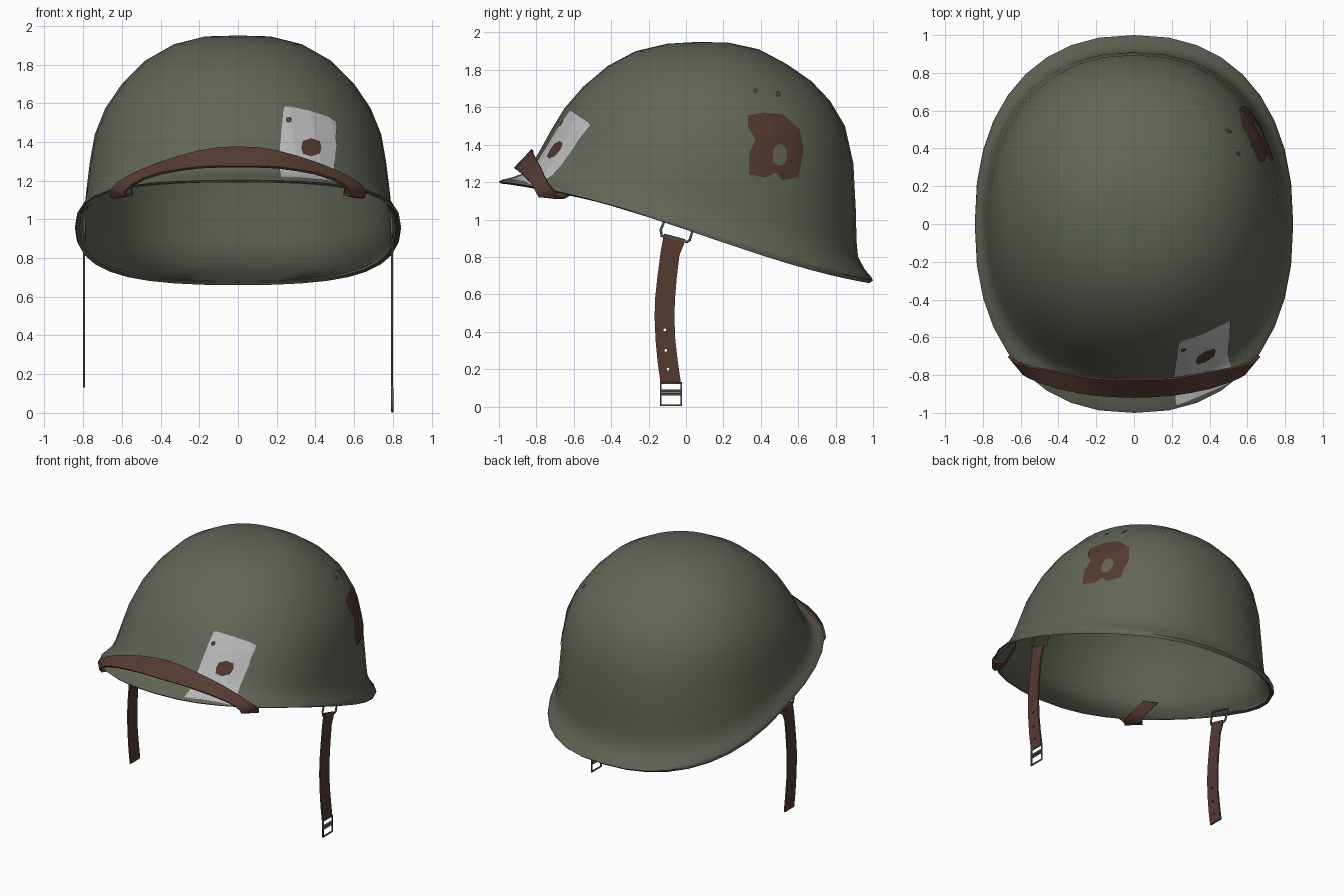
import bpy, bmesh, math
from mathutils import Vector
from mathutils.bvhtree import BVHTree

if "Cube" in bpy.data.objects:
    bpy.data.objects.remove(bpy.data.objects["Cube"])


def material(name, rgb):
    m = bpy.data.materials.new(name)
    m.diffuse_color = (*rgb, 1)
    m.use_nodes = True
    m.node_tree.nodes["Principled BSDF"].inputs["Base Color"].default_value = m.diffuse_color
    return m


GREEN = material("olive_green", (0.120, 0.130, 0.092))
BROWN = material("leather_brown", (0.090, 0.043, 0.031))
RUST = material("rust_brown", (0.085, 0.041, 0.030))
PALE = material("pale_grey", (0.50, 0.50, 0.50))
STEEL = material("dark_steel", (0.09, 0.10, 0.08))


def mesh_object(name, verts, faces, mat, thick=0, offset=0, angle=50):
    me = bpy.data.meshes.new(name)
    me.from_pydata([tuple(v) for v in verts], [], faces)
    me.materials.append(mat)
    ob = bpy.data.objects.new(name, me)
    bpy.context.collection.objects.link(ob)
    bpy.ops.object.select_all(action='DESELECT')
    bpy.context.view_layer.objects.active = ob
    ob.select_set(True)
    if thick:
        s = ob.modifiers.new("thickness", 'SOLIDIFY')
        s.thickness, s.offset = thick, offset
        bpy.ops.object.modifier_apply(modifier=s.name)
    bpy.ops.object.shade_smooth_by_angle(angle=math.radians(angle))
    return ob


def grid_faces(rows, cols, closed=False):
    return [(i * cols + j, (i + 1) * cols + j,
             (i + 1) * cols + (j + 1) % cols, i * cols + (j + 1) % cols)
            for i in range(rows - 1) for j in range(cols if closed else cols - 1)]


# Shell: rings given by front (y, z), side (x, y, z) and back (y, z)
RINGS = [
    (-.10, 1.94, .17, .07, 1.945, .23, 1.945),
    (-.27, 1.90, .33, .07, 1.905, .39, 1.91),
    (-.42, 1.82, .48, .07, 1.82, .54, 1.83),
    (-.55, 1.71, .60, .06, 1.70, .67, 1.74),
    (-.65, 1.595, .685, .06, 1.575, .77, 1.635),
    (-.72, 1.48, .74, .05, 1.44, .85, 1.50),
    (-.775, 1.38, .765, .04, 1.30, .895, 1.30),
    (-.81, 1.32, .78, .03, 1.18, .908, 1.05),
    (-.845, 1.27, .79, .02, 1.09, .912, .88),
    (-.875, 1.245, .80, .01, 1.045, .92, .80),
    (-.93, 1.225, .825, 0, .995, .955, .735),
    (-.985, 1.212, .841, 0, .97, .992, .69),
    (-1.0, 1.203, .843, 0, .957, 1.0, .675),
    (-.99, 1.192, .836, 0, .945, .98, .66)]
SEG = 36


def power(v, e):
    return math.copysign(abs(v) ** e, v)


verts = []
for k, (yf, zf, xs, ys, zs, yb, zb) in enumerate(RINGS):
    w = k / (len(RINGS) - 1)
    e = 2 / (2 + 0.3 * min(1, w * 1.6))
    for j in range(SEG):
        a = 2 * math.pi * j / SEG
        s, c = power(math.sin(a), e), power(math.cos(a), e)
        y = ys + (yf - yb) / 2 * c + ((yf + yb) / 2 - ys) * c * c
        z = zs + (zf - zb) / 2 * c + ((zf + zb) / 2 - zs) * c * c
        verts.append((xs * s, y, z + 0.07 * w ** 3 * c * (1 - c * c)))
faces = grid_faces(len(RINGS), SEG, True)
verts.append((0, .07, 1.95))
faces += [(len(verts) - 1, j, (j + 1) % SEG) for j in range(SEG)]
surface = BVHTree.FromPolygons([Vector(v) for v in verts], faces)
mesh_object("helmet_shell", verts, faces, GREEN, 0.022, -1)

# Painted pale card on the front right of the shell
tl, tr, br, bl = map(Vector, ((.24, -.64, 1.60), (.54, -.53, 1.53),
                              (.53, -.83, 1.185), (.22, -.965, 1.215)))
N = 28
pts = []
for i in range(N):
    for j in range(N):
        u, v = 2 * j / (N - 1) - 1, 2 * i / (N - 1) - 1
        # slightly rounded corners
        f = 1 - 0.035 * (abs(u) * abs(v)) ** 8
        u, v = (u * f + 1) / 2, (v * f + 1) / 2
        p = tl.lerp(tr, u).lerp(bl.lerp(br, u), v)
        co, no, _, _ = surface.find_nearest(p)
        pts.append(co + no * 0.005)
mesh_object("painted_card", pts, grid_faces(N, N), PALE)


def blob(name, outer, centre, inner, cast, lift):
    """Ring-shaped stain laid on the shell; cast maps 2D to a ray."""
    edge = []
    for i, p in enumerate(outer):
        q = outer[(i + 1) % len(outer)]
        edge += [Vector(p).lerp(Vector(q), t / 3) for t in range(3)]
    c, out, steps = Vector(centre), [], 7
    for r in range(steps):
        for p in edge:
            d = (p - c).normalized()
            hole = c + Vector((d.x * inner[0], d.y * inner[1]))
            origin, ray = cast(p.lerp(hole, r / (steps - 1)))
            co, no, _, _ = surface.ray_cast(origin, ray)
            out.append(co + no * lift)
    mesh_object(name, out, grid_faces(steps, len(edge), True), RUST)


def from_right(p):
    return Vector((3, p.x, p.y)), Vector((-1, 0, 0))


def from_front(p):
    return Vector((p.x, -3, p.y)), Vector((0, 1, 0))


def rough_circle(c, rx, rz):
    return [(c[0] + rx * (1 + .15 * (i % 2)) * math.cos(i * math.pi / 4),
             c[1] + rz * math.sin(i * math.pi / 4)) for i in range(8)]


# Rust stains
blob("rust_stain", [(.33, 1.555), (.41, 1.57), (.515, 1.56), (.605, 1.48), (.625, 1.37),
                    (.60, 1.225), (.515, 1.21), (.48, 1.25), (.42, 1.225), (.335, 1.24),
                    (.335, 1.345), (.37, 1.425), (.33, 1.495)],
     (.50, 1.345), (.038, .058), from_right, .005)
for i, (c, rx, rz, cast, lift) in enumerate([
        ((.37, 1.685), .014, .014, from_right, .005),
        ((.49, 1.668), .013, .018, from_right, .005),
        ((.375, 1.368), .052, .047, from_front, .009),
        ((.26, 1.51), .015, .015, from_front, .009)]):
    blob(f"rust_spot_{i + 1}", rough_circle(c, rx, rz), c, (.0005, .0005), cast, lift)

# Brim band: lower and upper edge from the middle to the tucked-in end
HALF = [((0, -.915, 1.272), (0, -.82, 1.372)),
        ((.1, -.912, 1.272), (.1, -.822, 1.368)),
        ((.2, -.905, 1.268), (.2, -.818, 1.352)),
        ((.3, -.89, 1.255), (.31, -.80, 1.322)),
        ((.4, -.87, 1.237), (.42, -.78, 1.285)),
        ((.49, -.84, 1.208), (.53, -.76, 1.24)),
        ((.55, -.815, 1.175), (.62, -.735, 1.19)),
        ((.583, -.795, 1.14), (.662, -.70, 1.145)),
        ((.575, -.785, 1.125), (.652, -.685, 1.115)),
        ((.545, -.755, 1.13), (.615, -.655, 1.115)),
        ((.555, -.67, 1.17), (.62, -.58, 1.155)),
        ((.57, -.58, 1.215), (.635, -.50, 1.19))]
left = [tuple((-p[0], p[1], p[2]) for p in pair) for pair in reversed(HALF[1:])]
band = [p for pair in left + HALF for p in pair]
mesh_object("brim_band", band, grid_faces(len(band) // 2, 2), BROWN, 0.014, 0)


def wire(name, loops, x, radius):
    cu = bpy.data.curves.new(name, 'CURVE')
    cu.dimensions, cu.bevel_depth, cu.bevel_resolution = '3D', radius, 2
    for loop, cyclic in loops:
        sp = cu.splines.new('POLY')
        sp.points.add(len(loop) - 1)
        for p, (y, z) in zip(sp.points, loop):
            p.co = (x, y, z, 1)
        sp.use_cyclic_u = cyclic
    cu.use_fill_caps = True
    cu.materials.append(STEEL)
    bpy.context.collection.objects.link(bpy.data.objects.new(name, cu))


# Cutter for the strap holes, reaching through both sides
bm = bmesh.new()
for y, z in ((-.113, .41), (-.108, .30), (-.096, .20)):
    made = bmesh.ops.create_cone(bm, cap_ends=True, segments=8, radius1=.008,
                                 radius2=.008, depth=2)
    for v in made['verts']:
        v.co = Vector((v.co.z, v.co.x + y, v.co.y + z))
me = bpy.data.meshes.new("hole_cutter")
bm.to_mesh(me)
bm.free()
cutter = bpy.data.objects.new("hole_cutter", me)
cutter.hide_render = True
bpy.context.collection.objects.link(cutter)

# Hanging chin straps with wire loops (edge pairs in y, z)
STRAP = [((-.118, .925), (-.005, .895)), ((-.125, .885), (-.012, .865)),
         ((-.135, .83), (-.035, .81)), ((-.152, .70), (-.05, .685)),
         ((-.165, .58), (-.059, .575)), ((-.168, .48), (-.062, .48)),
         ((-.163, .36), (-.058, .365)), ((-.152, .24), (-.045, .25)),
         ((-.137, .13), (-.028, .13))]
for side, x in (("right", .795), ("left", -.795)):
    pts = [(x, *p) for pair in STRAP for p in pair]
    ob = mesh_object(side + "_strap", pts, grid_faces(len(STRAP), 2), BROWN, 0.011, 0)
    b = ob.modifiers.new("holes", 'BOOLEAN')
    b.operation, b.solver, b.object = 'DIFFERENCE', 'EXACT', cutter
    bpy.ops.object.modifier_apply(modifier=b.name)
    wire(side + "_strap_loop", [([(-.11, 1.005), (-.135, .945), (-.13, .912),
                                  (.005, .88), (.02, .89), (.042, .965)], True)], x, .007)
bpy.data.objects.remove(cutter)

# Buckle at the end of the right strap
wire("buckle", [([(-.135, .125), (-.135, .007), (-.025, .007), (-.025, .125)], True),
                ([(-.135, .065), (-.025, .065)], False),
                ([(-.135, .083), (-.025, .083)], False)], .797, .007)
